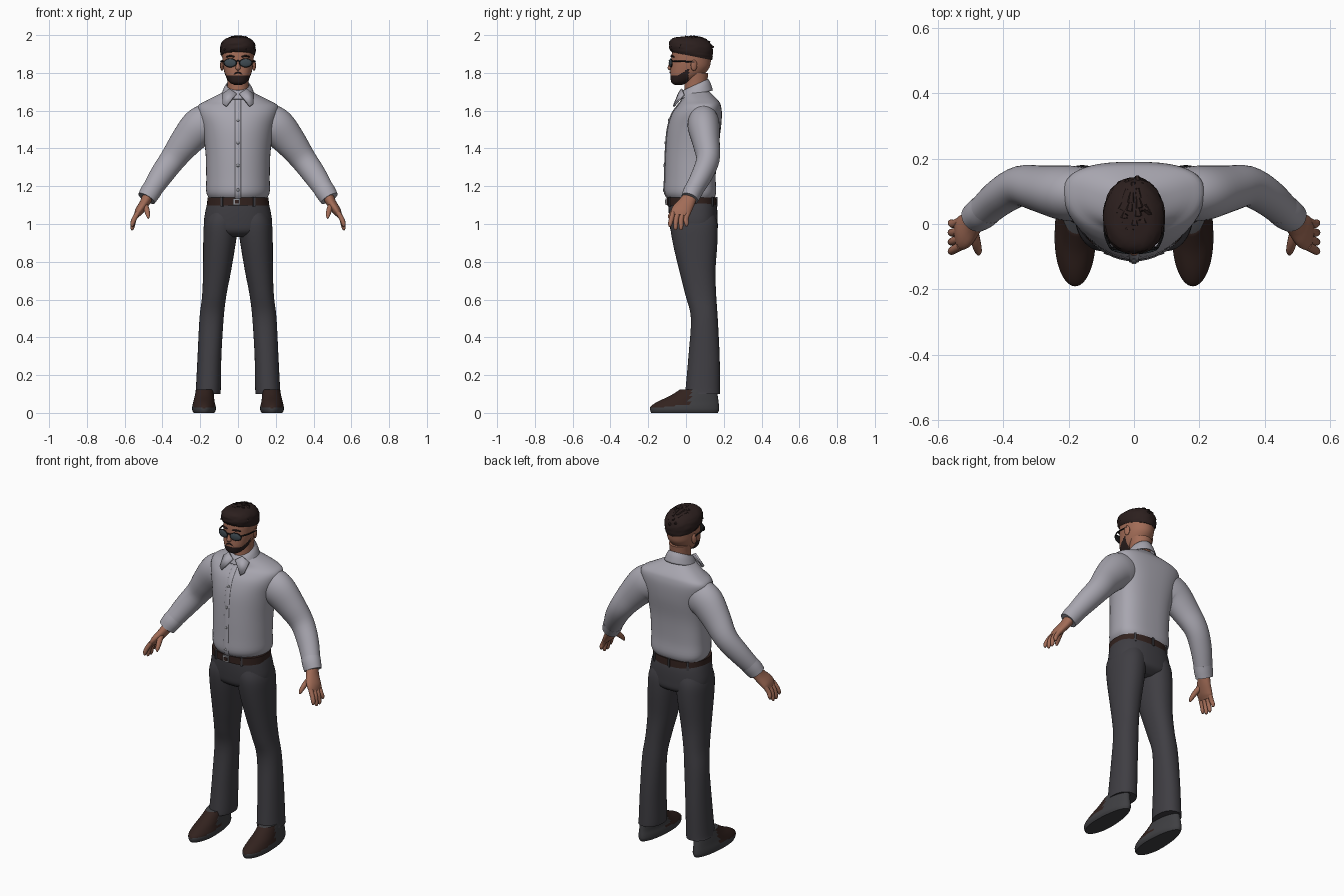
import bpy, bmesh, math, random
from mathutils import Vector

random.seed(4)
if "Cube" in bpy.data.objects:
    bpy.data.objects.remove(bpy.data.objects["Cube"])


def material(name, *rgb):
    m = bpy.data.materials.new(name)
    m.use_nodes = True
    m.diffuse_color = (*rgb, 1)
    m.node_tree.nodes["Principled BSDF"].inputs["Base Color"].default_value = (*rgb, 1)
    return m


SHIRT = material("shirt grey", .39, .38, .43)
TROUSER = material("trouser charcoal", .05, .048, .056)
SKIN = material("skin", .36, .15, .095)
HAIR = material("hair dark brown", .025, .014, .013)
LEATHER = material("leather brown", .032, .016, .013)
SOLE = material("shoe grey", .05, .05, .055)
LENS = material("lens blue grey", .05, .07, .085)
BLACK = material("frame black", .01, .01, .011)
METAL = material("metal grey", .3, .3, .32)
PARTS = []


def finish(name, bm, mats, rule=None):
    bmesh.ops.recalc_face_normals(bm, faces=bm.faces)
    if rule:
        for f in bm.faces:
            f.material_index = int(rule(f.calc_center_median(), f.normal))
    mesh = bpy.data.meshes.new(name)
    bm.to_mesh(mesh)
    bm.free()
    for m in mats:
        mesh.materials.append(m)
    ob = bpy.data.objects.new(name, mesh)
    bpy.context.collection.objects.link(ob)
    PARTS.append(ob)
    return ob


def refine(rows, steps):
    """Catmull-Rom interpolation of tuples."""
    out = []
    for i in range(len(rows) - 1):
        quad = [rows[max(i - 1, 0)], rows[i], rows[i + 1], rows[min(i + 2, len(rows) - 1)]]
        for k in range(steps):
            t = k / steps
            out.append([b + t / 2 * (c - a + t * (2 * a - 5 * b + 4 * c - d + t * (3 * (b - c) + d - a)))
                        for a, b, c, d in zip(*quad)])
    return out + [list(rows[-1])]


def skin_rings(name, rings, mats, rule=None, caps=True):
    bm = bmesh.new()
    loops = [[bm.verts.new(p) for p in ring] for ring in rings]
    n = len(loops[0])
    for a, b in zip(loops, loops[1:]):
        for i in range(n):
            bm.faces.new((a[i], a[(i + 1) % n], b[(i + 1) % n], b[i]))
    if caps:
        bm.faces.new(loops[0])
        bm.faces.new(loops[-1])
    return finish(name, bm, mats, rule)


def loft(name, rows, mats, mid=.5, front=2, back=2, side=1, tilt=(0, 0),
         steps=4, n=48, jitter=0, rule=None, caps=True):
    """Stack of level rings, each (centre x, half width, front y, back y, z)."""
    rings, fine = [], refine(rows, steps)
    for k, (cx, hx, yf, yb, z) in enumerate(fine):
        slope = tilt[0] + (tilt[1] - tilt[0]) * k / (len(fine) - 1)
        ym, ring = yf + (yb - yf) * mid, []
        for i in range(n):
            c, s = math.cos(math.tau * i / n), math.sin(math.tau * i / n)
            e, depth = (front, ym - yf) if s < 0 else (back, yb - ym)
            g = 1 + random.uniform(-jitter, jitter)
            x = cx + hx * g * math.copysign(abs(c) ** (2 / e), c)
            y = ym + depth * g * math.copysign(abs(s) ** (2 / e), s)
            ring.append((side * x, y, z + slope * y))
        rings.append(ring)
    return skin_rings(name, rings, mats, rule, caps)


def tube(name, pts, mat, side=1, steps=4, n=20):
    """Limb along a path of (x, y, z, half width, half depth)."""
    fine, rings = refine(pts, steps), []
    pos = [Vector(p[:3]) for p in fine]
    for k, p in enumerate(fine):
        t = (pos[min(k + 1, len(pos) - 1)] - pos[max(k - 1, 0)]).normalized()
        ref = Vector((0, 1, 0)) if abs(t.y) < .9 else Vector((0, 0, 1))
        v = (ref - t * ref.dot(t)).normalized()
        u = t.cross(v)
        ring = [pos[k] + u * p[3] * math.cos(math.tau * i / n) + v * p[4] * math.sin(math.tau * i / n)
                for i in range(n)]
        rings.append([(side * q.x, q.y, q.z) for q in ring])
    return skin_rings(name, rings, [mat])


def ball(name, loc, scale, mat, turn=0):
    bm = bmesh.new()
    bmesh.ops.create_uvsphere(bm, u_segments=20, v_segments=12, radius=1)
    ob = finish(name, bm, [mat])
    ob.location, ob.scale, ob.rotation_euler.z = loc, scale, turn
    return ob


def box(name, loc, size, mat, turn=0):
    bm = bmesh.new()
    bmesh.ops.create_cube(bm, size=1)
    ob = finish(name, bm, [mat])
    ob.location, ob.scale, ob.rotation_euler.z = loc, size, turn
    return ob


# Shirt body, placket and buttons
body = [(0, .152, -.095, .15, 1.135), (0, .168, -.113, .16, 1.17), (0, .168, -.112, .157, 1.25),
        (0, .172, -.108, .165, 1.38), (0, .19, -.098, .184, 1.5), (0, .212, -.075, .19, 1.58),
        (0, .212, -.045, .185, 1.625), (0, .17, -.025, .172, 1.652), (0, .095, -.02, .135, 1.69),
        (0, .06, 0, .115, 1.71)]
loft("shirt_body", body, [SHIRT], mid=.6, back=2.7)
tube("shirt_placket", [(0, r[2] - .001, r[4], .015, .004) for r in body[:-1]], SHIRT)
for z, y in ((1.18, -.119), (1.31, -.116), (1.43, -.111), (1.55, -.092)):
    ball("shirt_button", (0, y, z), (.008, .004, .008), METAL)

# Collar band with two points
band = loft("collar_band", [(0, .088, -.042, .142, 1.672), (0, .075, -.028, .13, 1.70),
                            (0, .062, -.015, .118, 1.715)], [SHIRT], tilt=(.25, .45), caps=False)
band.modifiers.new("thickness", "SOLIDIFY").thickness = .006
for s, label in ((1, "left"), (-1, "right")):
    bm = bmesh.new()
    bm.faces.new([bm.verts.new((s * x, y, z)) for x, y, z in (
        (.008, -.038, 1.69), (.045, -.022, 1.715), (.084, -.012, 1.685),
        (.08, -.055, 1.635), (.062, -.066, 1.622))])
    flap = finish(label + "_collar_point", bm, [SHIRT])
    mod = flap.modifiers.new("thickness", "SOLIDIFY")
    mod.thickness, mod.offset = .01, 0

# Trouser seat, belt, loops and buckle
loft("trouser_seat", [(0, .10, -.04, .12, .93), (0, .165, -.078, .163, .96), (0, .18, -.088, .168, 1.01),
                      (0, .17, -.092, .165, 1.08), (0, .158, -.09, .155, 1.125)], [TROUSER], front=2.3, back=2.5)
loft("belt", [(0, .164, -.1, .162, 1.097), (0, .162, -.1, .16, 1.139)], [LEATHER],
     front=2.3, back=2.5, steps=1)
box("belt_buckle", (-.008, -.102, 1.118), (.038, .012, .036), METAL)
box("buckle_inset", (-.006, -.108, 1.118), (.022, .006, .02), LEATHER)
for x, y, turn in ((.085, -.087, .4), (-.085, -.087, -.4), (0, .162, 0), (.11, .14, -.5), (-.11, .14, .5)):
    box("belt_loop", (x, y, 1.117), (.012, .012, .05), TROUSER, turn)

for s, label in ((1, "left_"), (-1, "right_")):
    # Leg and shoe
    loft(label + "trouser_leg", [
        (.16, .067, -.004, .18, .1), (.157, .066, -.002, .18, .13), (.151, .063, .013, .178, .3),
        (.14, .064, .026, .168, .5), (.126, .064, -.002, .16, .62), (.111, .074, -.035, .156, .75),
        (.098, .086, -.07, .166, .9), (.09, .09, -.084, .166, 1), (.08, .08, -.075, .15, 1.06)],
        [TROUSER], side=s, front=2.2, back=2.2)
    loft(label + "shoe", [
        (.18, .055, -.184, .168, 0), (.18, .062, -.19, .175, .015), (.18, .062, -.186, .175, .035),
        (.18, .056, -.15, .172, .06), (.178, .051, -.085, .168, .09), (.175, .046, -.03, .163, .125)],
        [SOLE, LEATHER], mid=.4, side=s,
        rule=lambda c, nrm: c.y < .03 and c.z > .025 and nrm.z > .2)

    # Sleeve and cuff
    tube(label + "sleeve", [
        (.1, .09, 1.55, .09, .07), (.16, .092, 1.533, .103, .082), (.21, .095, 1.508, .1, .084),
        (.28, .107, 1.43, .084, .072), (.345, .116, 1.343, .069, .062), (.405, .085, 1.26, .062, .056),
        (.46, .038, 1.175, .052, .048)], SHIRT, s, n=36)
    tube(label + "cuff", [(.45, .047, 1.19, .054, .05), (.466, .033, 1.165, .054, .05),
                          (.484, .02, 1.135, .05, .046)], SHIRT, s, n=36)

    # Hand with four fingers and a thumb
    tube(label + "palm", [(.475, .026, 1.15, .03, .036), (.495, .002, 1.11, .026, .044),
                          (.522, -.025, 1.07, .023, .053), (.538, -.032, 1.043, .014, .046)], SKIN, s)
    for i, tip in enumerate((.985, .968, .968, .988)):
        y = -.068 + .026 * i
        tube(label + "finger", [(.53, y, 1.06, .013, .013), (.55, y - .01, 1.025, .013, .013),
                                (.559, y - .016 + .003 * i, tip + .014, .011, .011),
                                (.559, y - .018 + .003 * i, tip, .005, .005)], SKIN, s, n=12)
    tube(label + "thumb", [(.497, -.01, 1.11, .017, .018), (.485, -.05, 1.08, .015, .016),
                           (.477, -.08, 1.05, .012, .012), (.475, -.092, 1.03, .005, .005)], SKIN, s, n=12)

    # Ear, brow and one side of the sunglasses
    ball(label + "ear", (s * .085, .042, 1.84), (.009, .018, .029), SKIN, s * .3)
    tube(label + "brow", [(.018, -.076, 1.884, .004, .004), (.04, -.076, 1.89, .005, .005),
                          (.062, -.062, 1.884, .003, .003)], HAIR, s)
    ball(label + "lens_frame", (s * .041, -.08, 1.853), (.036, .006, .024), BLACK, s * .2)
    ball(label + "lens", (s * .041, -.083, 1.853), (.031, .006, .02), LENS, s * .2)
    tube(label + "temple_arm", [(.072, -.072, 1.862, .004, .004), (.088, -.03, 1.862, .004, .004),
                                (.09, .045, 1.857, .004, .004)], BLACK, s, n=8)

# Neck, head with beard, nose and mouth
loft("neck", [(0, .057, -.01, .112, 1.66), (0, .056, -.008, .112, 1.74), (0, .06, -.01, .118, 1.80)], [SKIN])
loft("head", [(0, .02, -.06, -.02, 1.737), (0, .045, -.077, .02, 1.75), (0, .066, -.083, .085, 1.785),
              (0, .077, -.081, .122, 1.825), (0, .082, -.077, .132, 1.865), (0, .084, -.074, .134, 1.91),
              (0, .074, -.06, .118, 1.95), (0, .03, -.02, .07, 1.98)],
     [SKIN, HAIR], front=2.4, steps=8, n=80,
     rule=lambda c, nrm: c.y < .015 and c.z < 1.783 + .6 * max(0, c.y + .05))
tube("nose", [(0, -.074, 1.862, .007, .008), (0, -.083, 1.84, .01, .01), (0, -.086, 1.825, .014, .011),
              (0, -.079, 1.816, .007, .005)], SKIN)
tube("moustache", [(-.03, -.073, 1.788, .003, .004), (0, -.084, 1.803, .004, .004),
                   (.03, -.073, 1.788, .003, .004)], HAIR)
tube("glasses_bridge", [(-.015, -.084, 1.86, .004, .004), (0, -.088, 1.864, .004, .004),
                        (.015, -.084, 1.86, .004, .004)], BLACK)

# Hair cap with swept tufts
loft("hair_cap", [(0, .086, -.074, .136, 1.895), (0, .092, -.085, .141, 1.908), (0, .094, -.09, .143, 1.935),
                  (0, .085, -.085, .132, 1.964), (0, .058, -.06, .1, 1.985), (0, .02, -.01, .045, 1.993)],
     [HAIR], tilt=(-.2, 0), jitter=.025, front=2.3, n=36)
for i in range(34):
    a, r = i * 2.4, math.sqrt((i + 1) / 34)
    x, y = .078 * r * math.cos(a), .025 + .095 * r * math.sin(a)
    z = 1.99 - .05 * r ** 3
    dx = random.uniform(-.02, .02)
    tube("hair_tuft", [(x * .75, y + .03, z - .006, .006, .006), (x, y, z - .001, .014, .011),
                       (x * 1.1 + dx * .5, y - .016, z - .01, .009, .008),
                       (x * 1.14 + dx * .6, y - .026, z - .024, .001, .001)], HAIR, steps=2, n=6)

# Smooth shading with sharp edges kept
bpy.ops.object.select_all(action="DESELECT")
for ob in PARTS:
    ob.select_set(True)
bpy.context.view_layer.objects.active = PARTS[0]
bpy.ops.object.shade_smooth_by_angle(angle=math.radians(45))
